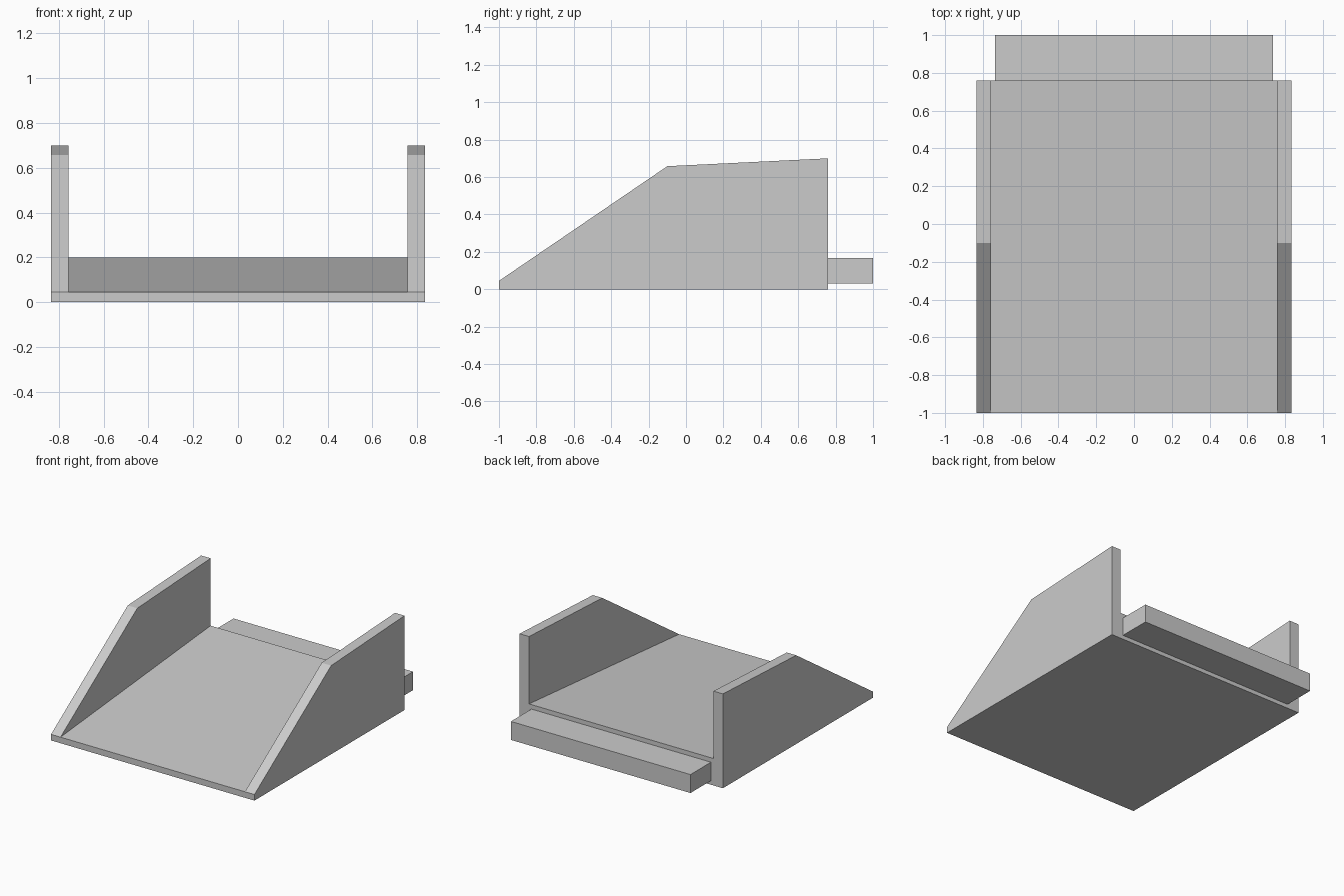
import bpy
import bmesh

cube = bpy.data.objects.get("Cube")
if cube:
    bpy.data.objects.remove(cube, do_unlink=True)

grey = bpy.data.materials.new("plain grey")
grey.use_nodes = True
colour = (0.6, 0.6, 0.6, 1)
grey.diffuse_color = colour
grey.node_tree.nodes["Principled BSDF"].inputs["Base Color"].default_value = colour

HALF_WIDTH = 0.835
INNER = 0.757
FRONT, BACK = -1.0, 0.76
LIP = 0.045


def extrude_profile(name, profile, x0, x1):
    """Extrude a side profile of (y, z) points from x0 to x1."""
    bm = bmesh.new()
    face = bm.faces.new([bm.verts.new((x0, y, z)) for y, z in profile])
    grown = bmesh.ops.extrude_face_region(bm, geom=[face])
    verts = [v for v in grown["geom"] if isinstance(v, bmesh.types.BMVert)]
    bmesh.ops.translate(bm, verts=verts, vec=(x1 - x0, 0, 0))
    bmesh.ops.recalc_face_normals(bm, faces=bm.faces)
    mesh = bpy.data.meshes.new(name)
    bm.to_mesh(mesh)
    bm.free()
    mesh.materials.append(grey)
    obj = bpy.data.objects.new(name, mesh)
    bpy.context.collection.objects.link(obj)
    return obj


# Sloping floor wedge
extrude_profile("ramp_floor",
                [(FRONT, 0), (BACK, 0), (BACK, 0.2), (FRONT, LIP)],
                -INNER, INNER)

# Side walls with a slanted front edge
wall = [(FRONT, 0), (BACK, 0), (BACK, 0.7), (-0.1, 0.658), (FRONT, LIP)]
extrude_profile("left_wall", wall, INNER, HALF_WIDTH)
extrude_profile("right_wall", wall, -HALF_WIDTH, -INNER)

# Bar across the back
extrude_profile("rear_bar",
                [(BACK, 0.03), (1, 0.03), (1, 0.167), (BACK, 0.167)],
                -0.737, 0.737)
